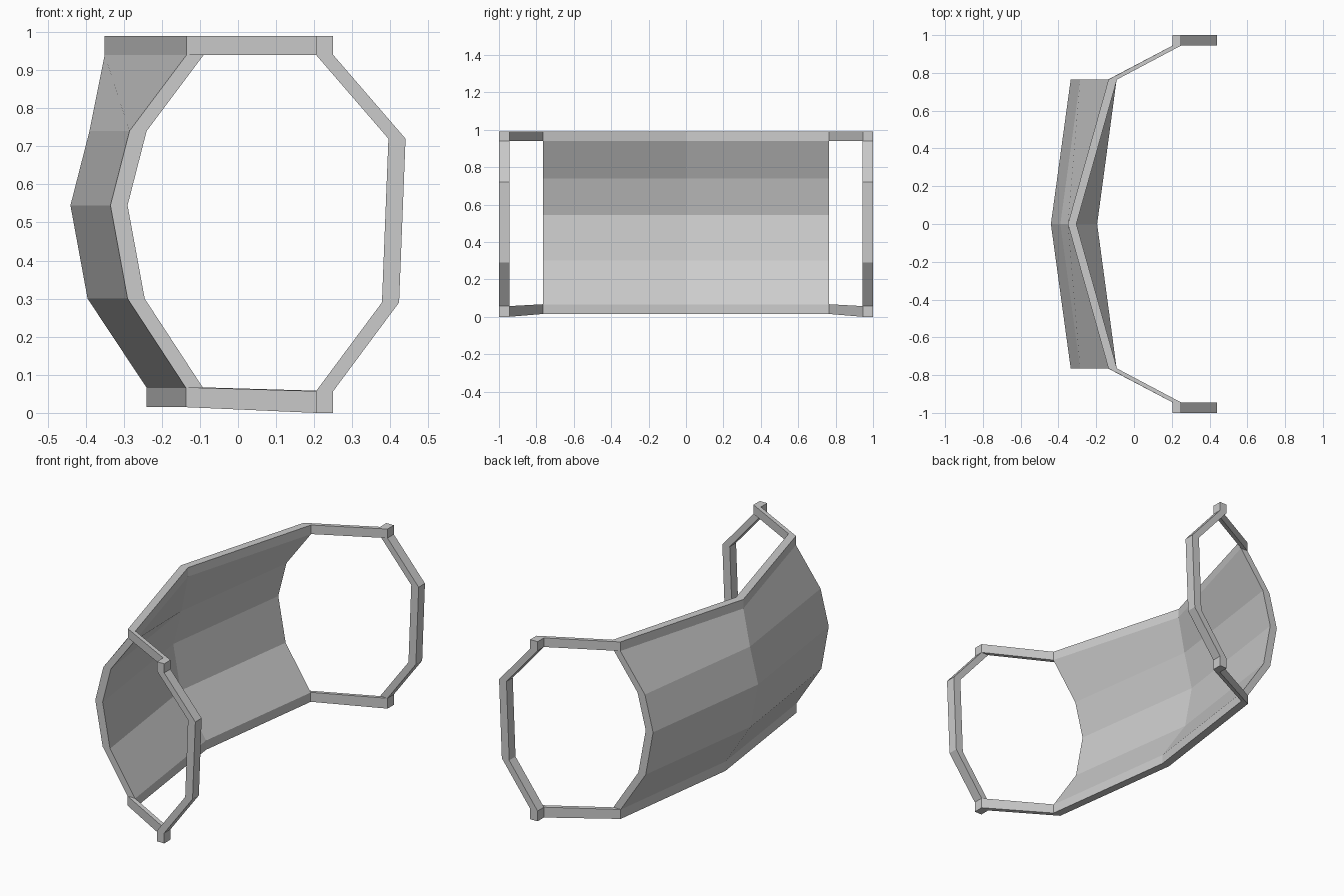
import bpy, bmesh

if "Cube" in bpy.data.objects:
    bpy.data.objects.remove(bpy.data.objects["Cube"])

W = 0.045  # bar and shell thickness along x


def loft(name, sections, cap_start=True, cap_end=True):
    """Skin a list of closed sections, then mirror the result across y = 0."""
    bm = bmesh.new()
    rings = [[bm.verts.new(p) for p in s] for s in sections]
    n = len(rings[0])
    for a, b in zip(rings, rings[1:]):
        for i in range(n):
            j = (i + 1) % n
            bm.faces.new((a[i], a[j], b[j], b[i]))
    if cap_start:
        bm.faces.new(rings[0])
    if cap_end:
        bm.faces.new(rings[-1])
    bmesh.ops.recalc_face_normals(bm, faces=bm.faces)
    mesh = bpy.data.meshes.new(name)
    bm.to_mesh(mesh)
    bm.free()
    ob = bpy.data.objects.new(name, mesh)
    bpy.context.collection.objects.link(ob)
    mod = ob.modifiers.new("mirror", 'MIRROR')
    mod.use_axis = (False, True, False)
    mod.use_clip = True
    return ob


# Curved shell: outer x at the middle, outer x at the end, height
profile = [(-0.35, -0.135, 0.99), (-0.35, -0.135, 0.94), (-0.39, -0.285, 0.74),
           (-0.44, -0.335, 0.545), (-0.395, -0.29, 0.30),
           (-0.24, -0.137, 0.066), (-0.24, -0.137, 0.015)]


def shell_section(k, y):
    outer = [(p[k], y, p[2]) for p in profile]
    return outer + [(x + W, y, z) for x, y, z in reversed(outer)]


middle, end = shell_section(0, 0), shell_section(1, 0.765)
bm_shell = loft("curved_shell", [middle, end], cap_start=False)


def arm_section(x, y, z0, z1):
    return [(x, y, z0), (x + W, y, z0), (x + W, y, z1), (x, y, z1)]


# Arms from the shell ends out to the end frames, finishing as corner blocks
loft("top_arm", [arm_section(-0.135, 0.765, 0.94, 0.99),
                 arm_section(0.205, 0.945, 0.94, 0.99),
                 arm_section(0.205, 1.0, 0.94, 0.99)])
loft("bottom_arm", [arm_section(-0.137, 0.765, 0.015, 0.067),
                    arm_section(0.205, 0.945, 0.0, 0.057),
                    arm_section(0.205, 1.0, 0.0, 0.057)])

# Bent end post joining the two corner blocks
path = [(0.205, 0.94), (0.395, 0.72), (0.378, 0.29), (0.205, 0.057)]
loft("end_post", [[(x, 0.945, z), (x + W, 0.945, z), (x + W, 1.0, z), (x, 1.0, z)]
                  for x, z in path])
